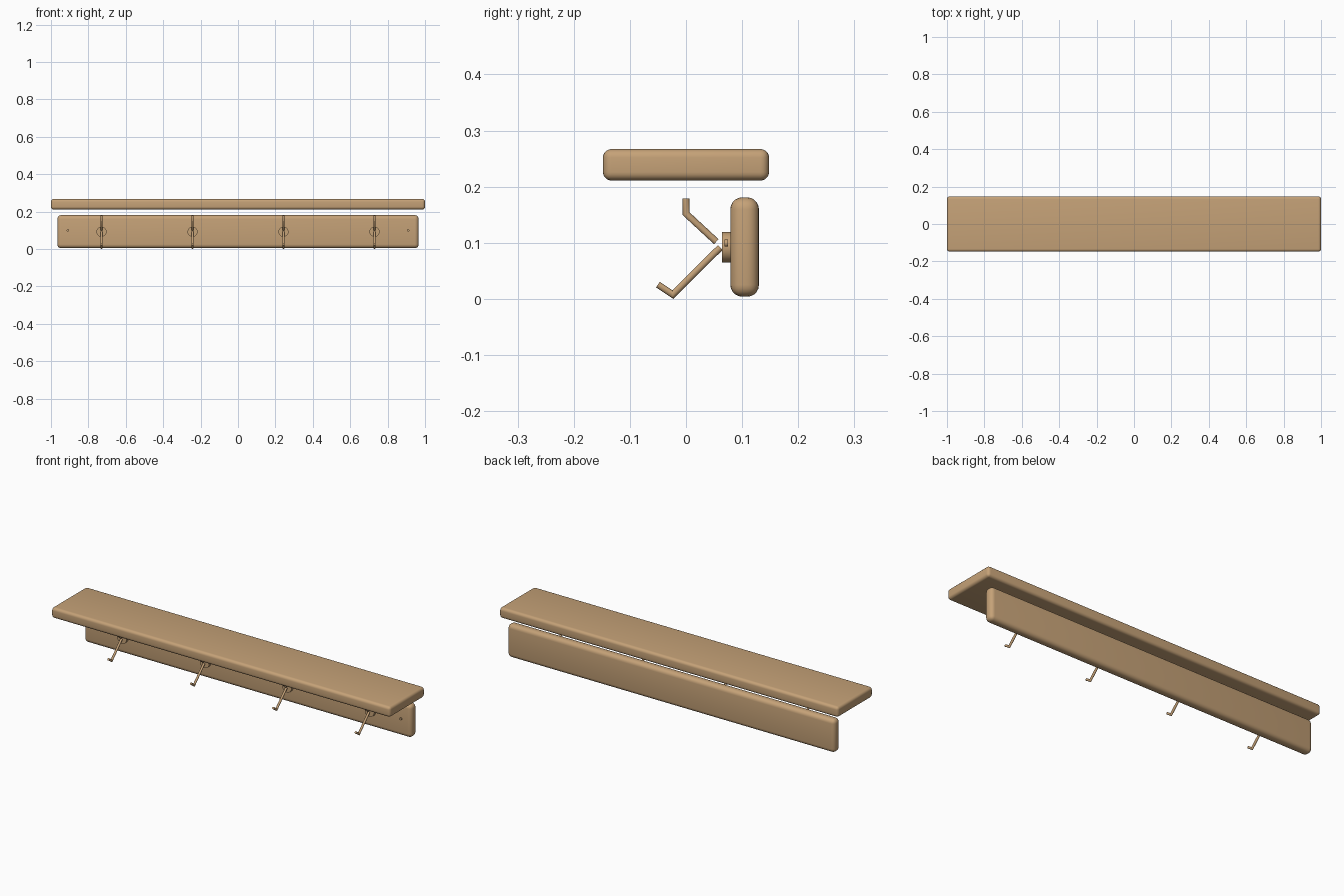
import bpy, bmesh, math
from mathutils import Vector

if "Cube" in bpy.data.objects:
    bpy.data.objects.remove(bpy.data.objects["Cube"])

wood = bpy.data.materials.new("light_brown")
wood.diffuse_color = (0.56, 0.36, 0.186, 1)
wood.use_nodes = True
wood.node_tree.nodes["Principled BSDF"].inputs["Base Color"].default_value = wood.diffuse_color


def finish(name, bm, angle=40):
    bmesh.ops.recalc_face_normals(bm, faces=bm.faces[:])
    me = bpy.data.meshes.new(name)
    bm.to_mesh(me)
    bm.free()
    me.materials.append(wood)
    ob = bpy.data.objects.new(name, me)
    bpy.context.collection.objects.link(ob)
    bpy.ops.object.select_all(action='DESELECT')
    ob.select_set(True)
    bpy.context.view_layer.objects.active = ob
    bpy.ops.object.shade_smooth_by_angle(angle=math.radians(angle))
    return ob


def rounded_board(name, lo, hi, radius):
    lo, hi = Vector(lo), Vector(hi)
    bm = bmesh.new()
    bmesh.ops.create_cube(bm, size=1)
    for v in bm.verts:
        v.co = (lo + hi) / 2 + v.co * (hi - lo)
    bmesh.ops.bevel(bm, geom=bm.edges[:], offset=radius, segments=5,
                    profile=0.5, affect='EDGES')
    return finish(name, bm)


def rod(name, points, radius, sides=16):
    """Round rod with mitred corners along a path in a plane of constant x."""
    pts = [Vector(p) for p in points]
    bm = bmesh.new()
    rings = []
    for i, p in enumerate(pts):
        d0 = (p - pts[i - 1]).normalized() if i else (pts[1] - p).normalized()
        d1 = (pts[i + 1] - p).normalized() if i < len(pts) - 1 else d0
        tangent = (d0 + d1).normalized()
        side = Vector((1, 0, 0))
        up = tangent.cross(side) / tangent.dot(d0)
        ring = []
        for k in range(sides):
            a = 2 * math.pi * k / sides
            ring.append(bm.verts.new(p + radius * (side * math.cos(a) + up * math.sin(a))))
        rings.append(ring)
    for r0, r1 in zip(rings, rings[1:]):
        for k in range(sides):
            n = (k + 1) % sides
            bm.faces.new((r0[k], r0[n], r1[n], r1[k]))
    bm.faces.new(rings[0])
    bm.faces.new(rings[-1])
    return finish(name, bm)


# Shelf top and wall board
rounded_board("shelf_top", (-1, -0.148, 0.211), (1, 0.148, 0.267), 0.015)
rounded_board("wall_board", (-0.966, 0.079, 0.004), (0.966, 0.130, 0.181), 0.021)

# Four double hooks, each with a round mounting plate
for x in (-0.73, -0.243, 0.243, 0.73):
    rod("hook_plate", [(x, 0.0645, 0.092), (x, 0.080, 0.092)], 0.027, 32)
    rod("upper_hook", [(x, 0.054, 0.102), (x, 0, 0.152), (x, 0, 0.179)], 0.006)
    rod("lower_hook", [(x, 0.061, 0.0915), (x, -0.0236, 0.0078), (x, -0.050, 0.0255)], 0.006)

# Screw heads near the board ends
for x in (-0.91, 0.91):
    rod("screw_head", [(x, 0.069, 0.0995), (x, 0.0745, 0.0995)], 0.0065)
